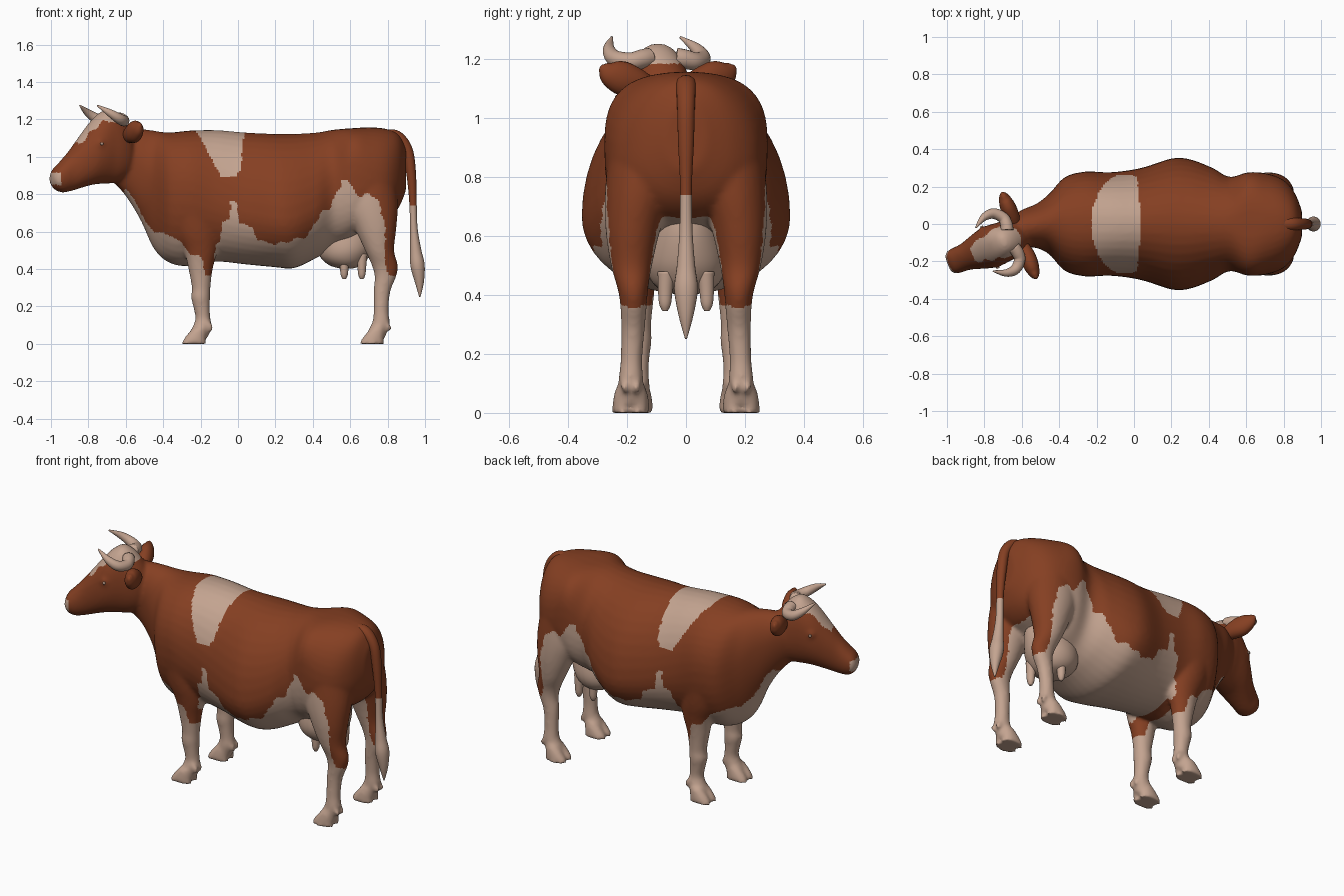
import bpy, bmesh, math
from mathutils import Vector

cube = bpy.data.objects.get("Cube")
if cube:
    bpy.data.objects.remove(cube)


def material(name, rgb):
    m = bpy.data.materials.new(name)
    m.use_nodes = True
    m.diffuse_color = (*rgb, 1)
    bsdf = next(n for n in m.node_tree.nodes if n.type == 'BSDF_PRINCIPLED')
    bsdf.inputs["Base Color"].default_value = (*rgb, 1)
    return m


BROWN = material("chestnut_brown", (0.235, 0.05, 0.016))
CREAM = material("pinkish_cream", (0.55, 0.37, 0.28))


def dense(rows, k=5):
    """Smoothly interpolate rows of section values."""
    out = []
    for i in range(len(rows) - 1):
        p0, p1, p2 = rows[max(i - 1, 0)], rows[i], rows[i + 1]
        p3 = rows[min(i + 2, len(rows) - 1)]
        for j in range(k):
            t = j / k
            out.append([0.5 * (2 * b + (c - a) * t + (2 * a - 5 * b + 4 * c - d) * t * t
                               + (3 * b - a - 3 * c + d) * t ** 3)
                        for a, b, c, d in zip(p0, p1, p2, p3)])
    return out + [list(rows[-1])]


def loft(bm, sections, sides=28):
    """Skin closed rings, each given as centre, side, up, down, roundness."""
    rings = []
    for c, u, up, down, n in sections:
        ring = []
        for i in range(sides):
            a = math.tau * i / sides
            ca, sa = math.cos(a), math.sin(a)
            cu = math.copysign(abs(ca) ** (2 / n), ca)
            sv = abs(sa) ** (2 / n)
            ring.append(bm.verts.new(c + u * cu + (up if sa > 0 else down) * sv))
        rings.append(ring)
    faces = [bm.faces.new(rings[0]), bm.faces.new(rings[-1])]
    for r, q in zip(rings, rings[1:]):
        for i in range(sides):
            j = (i + 1) % sides
            faces.append(bm.faces.new((r[i], r[j], q[j], q[i])))
    bmesh.ops.recalc_face_normals(bm, faces=faces)


def column(bm, rows, side=1, dy=0.0):
    """Upright limb from rows of z, x, y, x radius, y radius."""
    loft(bm, [(Vector((x, side * y + dy, z)), Vector((rx, 0, 0)),
               Vector((0, ry, 0)), Vector((0, -ry, 0)), 2) for z, x, y, rx, ry in dense(rows)])


def tube(bm, rows, ref):
    """Bent tube from rows of x, y, z, radius along ref, radius across."""
    rows = dense(rows)
    pts = [Vector(r[:3]) for r in rows]
    secs = []
    for i, r in enumerate(rows):
        t = (pts[min(i + 1, len(pts) - 1)] - pts[max(i - 1, 0)]).normalized()
        u = (ref - t * ref.dot(t)).normalized()
        v = t.cross(u)
        secs.append((pts[i], u * r[3], v * r[4], -v * r[4], 2))
    loft(bm, secs, 20)


def make(name, bm, mats):
    me = bpy.data.meshes.new(name)
    bm.to_mesh(me)
    bm.free()
    ob = bpy.data.objects.new(name, me)
    bpy.context.collection.objects.link(ob)
    for m in mats:
        me.materials.append(m)
    for p in me.polygons:
        p.use_smooth = True
    return ob


# Head frame: the head is turned to one side
POLL = Vector((-0.66, -0.08, 0))
FWD = Vector((-0.93, -0.37, 0)).normalized()
SIDE = Vector((0.37, -0.93, 0)).normalized()
UP = Vector((0, 0, 1))


def head_point(t, s, z):
    return POLL + FWD * t + SIDE * s + UP * z


body = bmesh.new()

# Trunk and neck: x, y, bottom, top, widest height, half width, roundness
trunk = [(-.68, -.07, .88, 1.17, 1.03, .09, 2), (-.60, -.025, .79, 1.155, 1.0, .1, 2),
         (-.52, -.01, .66, 1.15, .95, .119, 2), (-.45, 0, .51, 1.14, .86, .165, 2),
         (-.37, 0, .435, 1.13, .82, .25, 2.1), (-.26, 0, .415, 1.14, .82, .28, 2.1),
         (-.12, 0, .44, 1.143, .76, .277, 2.1), (.04, 0, .425, 1.13, .70, .30, 2),
         (.20, 0, .41, 1.123, .67, .35, 2), (.30, 0, .405, 1.123, .67, .346, 2),
         (.42, 0, .46, 1.13, .73, .30, 2), (.51, 0, .51, 1.145, .82, .252, 2.2),
         (.61, 0, .56, 1.153, .91, .276, 2.8), (.71, 0, .63, 1.158, .88, .27, 2.4),
         (.80, 0, .67, 1.148, .87, .235, 2.2), (.86, 0, .73, 1.118, .89, .165, 2.2),
         (.898, 0, .82, 1.05, .93, .07, 2)]
loft(body, [(Vector((x, y, zc)), Vector((0, w, 0)), UP * (zt - zc), UP * (zb - zc), n)
            for x, y, zb, zt, zc, w, n in dense(trunk)], 40)

# Head: distance forward, bottom, top, half width
skull = [(-.095, .93, 1.13, .06), (-.06, .885, 1.18, .088), (-.01, .862, 1.232, .103),
         (.04, .857, 1.255, .108), (.09, .855, 1.23, .113), (.14, .848, 1.18, .11),
         (.20, .832, 1.105, .092), (.26, .815, 1.03, .073), (.31, .81, .975, .069),
         (.345, .83, .94, .062), (.362, .86, .905, .038)]
loft(body, [(head_point(t, 0, (a + b) / 2), SIDE * w, UP * (b - a) / 2, UP * (a - b) / 2, 2.2)
            for t, a, b, w in dense(skull)], 32)

# Legs: z, x, y, x radius, y radius
front_leg = [(.92, -.25, .15, .11, .10), (.75, -.24, .17, .14, .10), (.60, -.22, .17, .12, .09),
             (.50, -.20, .17, .09, .07), (.40, -.20, .165, .065, .057), (.30, -.197, .165, .05, .047),
             (.25, -.20, .165, .051, .049), (.20, -.195, .165, .045, .043), (.14, -.188, .165, .04, .038),
             (.10, -.19, .168, .049, .045), (.06, -.205, .17, .054, .047), (.03, -.215, .172, .052, .046)]
hind_leg = [(.92, .70, .13, .14, .13), (.75, .71, .16, .145, .115), (.62, .735, .18, .112, .093),
            (.50, .757, .185, .078, .07), (.42, .785, .18, .07, .052), (.36, .788, .178, .058, .045),
            (.28, .77, .18, .045, .04), (.18, .765, .185, .04, .037), (.12, .765, .187, .046, .042),
            (.08, .75, .187, .05, .044), (.03, .735, .187, .052, .046)]
toe = [(.085, .015, .035, .026), (.05, 0, .05, .034), (.02, -.012, .061, .037), (0, -.014, .067, .039)]
for side in (1, -1):
    for leg, toe_x, toe_y in ((front_leg, -.222, .175), (hind_leg, .73, .187)):
        column(body, leg, side)
        for dy in (-.026, .026):
            column(body, [(z, toe_x + dx, toe_y, rx, ry) for z, dx, rx, ry in toe], side, dy)
            # Dew claw behind the fetlock
            column(body, [(.115, toe_x + .055, toe_y, .02, .014), (.09, toe_x + .072, toe_y, .019, .014),
                          (.07, toe_x + .078, toe_y, .01, .008)], side, dy * .8)
    # Eye bulge
    tube(body, [(*head_point(.12, side * s, 1.07), r, r) for s, r in ((.08, .03), (.105, .026), (.117, .014))], UP)

# Fuse the flesh into one smooth skin
skin = make("body", body, [])
rm = skin.modifiers.new("Fuse", 'REMESH')
rm.mode = 'VOXEL'
rm.voxel_size = 0.01
sm = skin.modifiers.new("Soften", 'SMOOTH')
sm.factor = 0.5
sm.iterations = 9
graph = bpy.context.evaluated_depsgraph_get()
fused = bpy.data.meshes.new_from_object(skin.evaluated_get(graph))
skin.modifiers.clear()
skin.data = fused
fused.materials.clear()
fused.materials.append(BROWN)
fused.materials.append(CREAM)

# Coat pattern: height of the cream underside along the body
hem = [(-.63, .80), (-.60, .83), (-.55, .77), (-.50, .66), (-.45, .60), (-.36, .58), (-.30, .54),
       (-.26, .48), (-.19, .46), (-.17, .36), (-.14, .36), (-.12, .48), (-.09, .62), (-.05, .68),
       (-.04, .76), (0, .75), (.01, .64), (.07, .63), (.10, .56), (.20, .53), (.30, .56), (.38, .58),
       (.42, .67), (.48, .72), (.53, .80), (.55, .88), (.60, .86), (.64, .79), (.70, .80), (.75, .77),
       (.76, .70), (.78, .66), (.79, .45), (.805, .36), (1, .34)]


def hem_height(x):
    for (a, p), (b, q) in zip(hem, hem[1:]):
        if a <= x <= b:
            return p + (q - p) * (x - a) / (b - a)
    return 0


def is_cream(c):
    rel = c - POLL
    t, s = rel.dot(FWD), rel.dot(SIDE)
    wob = .006 * math.sin(c.x * 70 + c.z * 20) + .003 * math.sin(c.z * 110)
    if c.x < -.6 and t > -.06:
        blaze = abs(s) < .1 - .25 * t + wob and t < .22 and c.z > 1.185 - max(0, t - .06) * .9
        muzzle = t > .33 and .85 < c.z < .915
        if blaze or muzzle:
            return True
    drop = (1.14 - c.z) / .25
    saddle = -.23 + .15 * drop + wob < c.x < .04 - .04 * drop + wob and drop < 1
    return saddle or c.z < hem_height(c.x + wob) + wob


for p in fused.polygons:
    p.use_smooth = True
    p.material_index = int(is_cream(p.center))

# Udder and teats
bm = bmesh.new()
column(bm, [(.72, .58, 0, .14, .09), (.62, .58, 0, .16, .118), (.52, .575, 0, .15, .136),
            (.46, .57, 0, .127, .125), (.42, .575, 0, .085, .09), (.402, .58, 0, .03, .035)])
for side in (1, -1):
    for x in (.568, .662):
        column(bm, [(.48, x, .066, .03, .03), (.42, x, .07, .024, .025),
                    (.37, x, .071, .019, .02), (.346, x, .071, .009, .009)], side)
make("udder", bm, [CREAM])

# Tail with pale switch
bm = bmesh.new()
tail = [(.78, 1.115, .035, .03), (.85, 1.11, .034, .03), (.905, 1.04, .03, .028), (.925, .92, .027, .026),
        (.935, .77, .02, .02), (.94, .62, .022, .02), (.95, .50, .031, .03), (.96, .42, .04, .038),
        (.97, .33, .025, .024), (.972, .25, .003, .003)]
tube(bm, [(x, 0, z, a, b) for x, z, a, b in tail], Vector((0, 1, 0)))
tail_ob = make("tail", bm, [BROWN, CREAM])
for p in tail_ob.data.polygons:
    p.material_index = int(p.center.z < .75)

# Ears, horns and eye glints on both sides of the head
ear = [(.06, 1.105, .03, .03), (.11, 1.12, .048, .042), (.165, 1.135, .058, .042),
       (.21, 1.152, .045, .032), (.235, 1.17, .022, .016), (.243, 1.178, .006, .005)]
horn = [(.05, 0, 1.205, .034), (.08, -.008, 1.2, .033), (.12, -.005, 1.193, .03), (.16, .035, 1.203, .028),
        (.16, .09, 1.235, .02), (.125, .15, 1.275, .004)]
for side, label in ((1, "left"), (-1, "right")):
    bm = bmesh.new()
    tube(bm, [(*head_point(-.05, side * s, z), a, b) for s, z, a, b in ear], UP)
    make(label + "_ear", bm, [BROWN])
    bm = bmesh.new()
    tube(bm, [(*head_point(t, side * s, z), r, r) for s, t, z, r in horn], UP)
    make(label + "_horn", bm, [CREAM])
    bm = bmesh.new()
    tube(bm, [(*head_point(.12, side * s, 1.07), .008, .008) for s in (.113, .122)], UP)
    make(label + "_eye_glint", bm, [CREAM])
